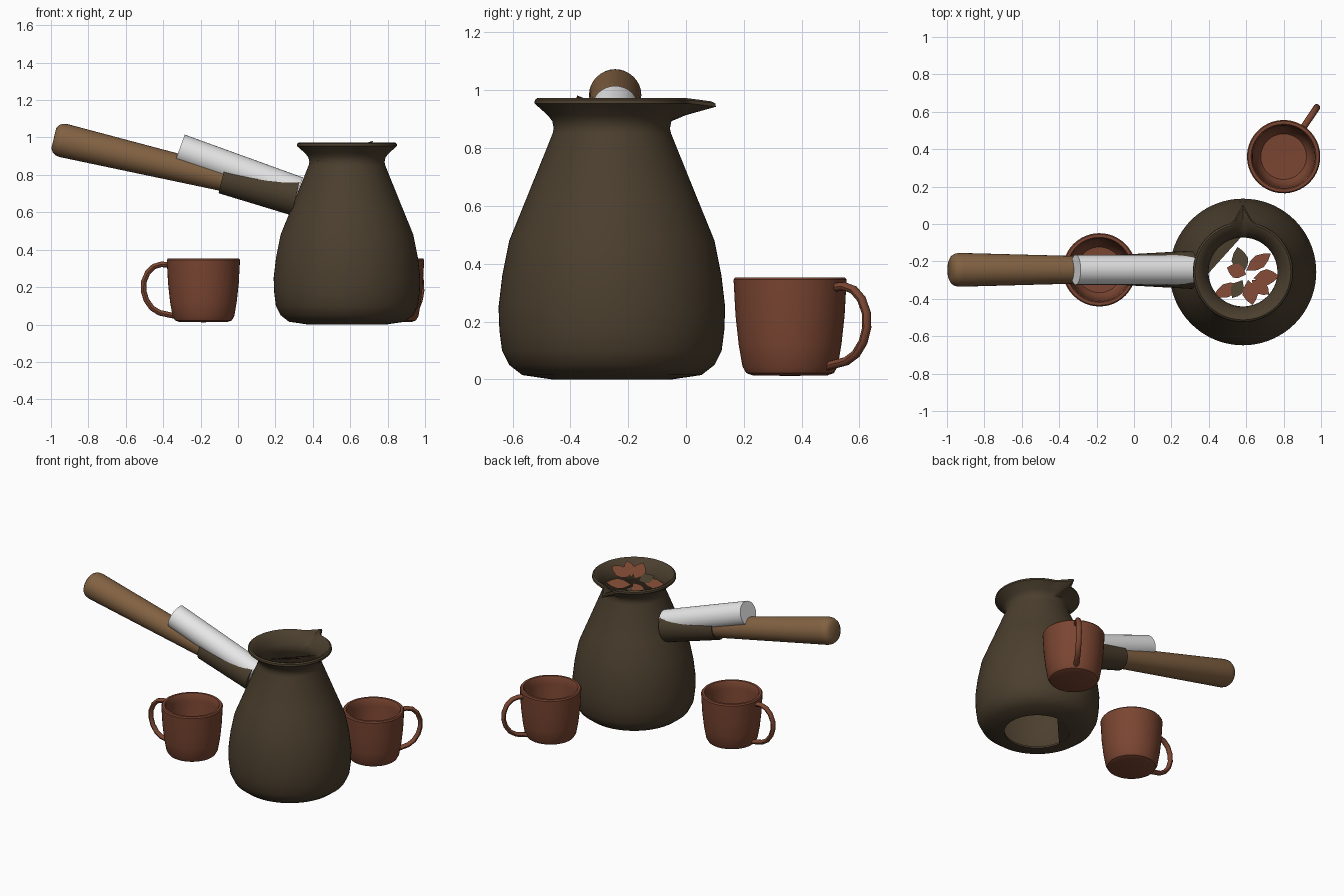
import bpy, bmesh, math
from mathutils import Vector, Matrix

if "Cube" in bpy.data.objects:
    bpy.data.objects.remove(bpy.data.objects["Cube"])


def mat(name, c):
    m = bpy.data.materials.new(name)
    m.diffuse_color = (*c, 1)
    m.use_nodes = True
    m.node_tree.nodes["Principled BSDF"].inputs["Base Color"].default_value = m.diffuse_color
    return m


DARK = mat("dark brown metal", (0.070, 0.049, 0.027))
WOOD = mat("wood brown", (0.225, 0.122, 0.055))
CLAY = mat("terracotta", (0.195, 0.060, 0.031))
WHITE = mat("pale grey", (0.80, 0.80, 0.80))


def finish(bm, name, material, smooth=True):
    me = bpy.data.meshes.new(name)
    bm.to_mesh(me)
    bm.free()
    ob = bpy.data.objects.new(name, me)
    bpy.context.collection.objects.link(ob)
    me.materials.append(material)
    if smooth:
        bpy.ops.object.select_all(action='DESELECT')
        ob.select_set(True)
        bpy.context.view_layer.objects.active = ob
        bpy.ops.object.shade_smooth_by_angle(angle=math.radians(35))
    return ob


def revolve(profile, seg=64, closed=False):
    """Spin (radius, height) points round z; radius 0 becomes a pole."""
    bm = bmesh.new()
    rings = []
    for r, z in profile:
        if r == 0:
            rings.append([bm.verts.new((0, 0, z))] * seg)
        else:
            rings.append([bm.verts.new((r * math.cos(a), r * math.sin(a), z))
                          for a in (2 * math.pi * i / seg for i in range(seg))])
    pairs = list(zip(rings, rings[1:]))
    if closed:
        pairs.append((rings[-1], rings[0]))
    for lo, hi in pairs:
        for i in range(seg):
            j = (i + 1) % seg
            quad = list(dict.fromkeys((lo[i], lo[j], hi[j], hi[i])))
            bm.faces.new(quad)
    bmesh.ops.recalc_face_normals(bm, faces=bm.faces)
    return bm


def rod(name, a, b, profile, material, seg=32):
    """Revolved rod from a to b; profile gives (radius, fraction of length)."""
    a, b = Vector(a), Vector(b)
    d = b - a
    bm = revolve([(r, t * d.length) for r, t in profile], seg)
    m = Matrix.Translation(a) @ d.to_track_quat('Z', 'Y').to_matrix().to_4x4()
    bmesh.ops.transform(bm, matrix=m, verts=bm.verts)
    return finish(bm, name, material)


# Pot body: thin double wall with flared lip, open in the base
PX, PY = 0.5825, -0.2565
pot = [(0.208, 0), (0.31, 0.015), (0.355, 0.05), (0.38, 0.1), (0.389, 0.17), (0.392, 0.25),
       (0.379, 0.36), (0.355, 0.48), (0.298, 0.62), (0.205, 0.85), (0.201, 0.868),
       (0.206, 0.893), (0.222, 0.914), (0.268, 0.955), (0.266, 0.967), (0.256, 0.974),
       (0.240, 0.968), (0.212, 0.935), (0.190, 0.90), (0.184, 0.865), (0.19, 0.845),
       (0.282, 0.615), (0.338, 0.478), (0.375, 0.25), (0.363, 0.1), (0.34, 0.06),
       (0.30, 0.03), (0.208, 0.012)]
bm = revolve(pot, 72, closed=True)
# Pouring spout drawn out of the rim towards the back
for v in bm.verts:
    w = max(0, 1 - abs(v.co.x) / 0.055)
    if v.co.y > 0 and v.co.z > 0.9 and w > 0:
        v.co.y += 0.092 * w * min(1, max(0, (math.hypot(v.co.x, v.co.y) - 0.2) / 0.06))
        if v.co.z > 0.94:
            v.co.z -= 0.012 * w
bmesh.ops.translate(bm, vec=(PX, PY, 0), verts=bm.verts)
finish(bm, "pot_body", DARK)

# Remaining piece of the pot base, cut by a chord
bm = bmesh.new()
bm.faces.new([bm.verts.new((PX + 0.21 * math.cos(math.radians(t)),
                            PY + 0.21 * math.sin(math.radians(t)), 0.004))
              for t in range(87, 194, 6)])
finish(bm, "pot_base_piece", DARK, False)

# Handle: metal socket, wooden grip, pale sleeve
HY = -0.245
rod("handle_socket", (-0.085, HY, 0.78), (0.31, HY, 0.683),
    [(0, 0.02), (0.07, 0.02), (0.074, 0), (0.080, 0), (0.102, 1), (0, 1)], DARK)
rod("wooden_grip", (-0.985, HY, 0.996), (-0.06, HY, 0.776),
    [(0, 0), (0.055, 0), (0.075, 0.012), (0.086, 0.03), (0.0905, 0.055),
     (0.067, 1), (0, 1)], WOOD)
rod("pale_sleeve", (-0.312, HY, 0.94), (0.32, HY, 0.711),
    [(0, 0), (0.08, 0), (0.08, 1), (0, 1)], WHITE)

# Leaves lying on a slope inside the mouth: (x, y, direction, length, width, material)
leaves = [(0.57, -0.32, 205, 0.16, 0.075, CLAY), (0.61, -0.30, 280, 0.135, 0.085, CLAY),
          (0.64, -0.29, 5, 0.135, 0.085, CLAY), (0.60, -0.25, 35, 0.16, 0.075, CLAY),
          (0.58, -0.27, 100, 0.15, 0.09, DARK), (0.63, -0.30, 320, 0.12, 0.075, CLAY),
          (0.60, -0.27, 160, 0.11, 0.08, CLAY), (0.58, -0.30, 240, 0.11, 0.07, DARK)]
for n, (x, y, ang, ln, wd, m) in enumerate(leaves):
    bm = bmesh.new()
    a = math.radians(ang)
    vs = []
    for s, t in [(0, 0), (0.3, 0.4), (0.55, 0.5), (0.8, 0.3), (1, 0),
                 (0.8, -0.3), (0.55, -0.5), (0.3, -0.4)]:
        px = x + s * ln * math.cos(a) - t * wd * math.sin(a)
        py = y + s * ln * math.sin(a) + t * wd * math.cos(a)
        u = ((px - PX) - (py - PY)) / math.sqrt(2)
        vs.append(bm.verts.new((px, py, 0.885 + 0.52 * u + 0.002 * (n % 4))))
    bm.faces.new(vs)
    finish(bm, f"leaf_{n + 1}", m, False)

# Cups with loop handles
cup = [(0, 0.012), (0.13, 0.014), (0.152, 0.022), (0.165, 0.045), (0.178, 0.12),
       (0.189, 0.22), (0.195, 0.33), (0.196, 0.345), (0.190, 0.353), (0.174, 0.353),
       (0.168, 0.343), (0.165, 0.30), (0.158, 0.17), (0.145, 0.08), (0.122, 0.05), (0, 0.045)]
loop = [(0.178, 0.318), (0.225, 0.322), (0.265, 0.31), (0.298, 0.278), (0.318, 0.23),
        (0.320, 0.18), (0.305, 0.13), (0.275, 0.088), (0.235, 0.063), (0.155, 0.046)]


def make_cup(name, x, y, ang):
    place = Matrix.Translation((x, y, 0)) @ Matrix.Rotation(math.radians(ang), 4, 'Z')
    bm = revolve(cup, 48)
    bmesh.ops.transform(bm, matrix=place, verts=bm.verts)
    finish(bm, name, CLAY)
    bm = bmesh.new()
    rings = []
    for i, (r, z) in enumerate(loop):
        p, q = loop[max(i - 1, 0)], loop[min(i + 1, len(loop) - 1)]
        d = Vector((q[0] - p[0], 0, q[1] - p[1])).normalized()
        nrm = Vector((-d.z, 0, d.x))
        rings.append([bm.verts.new(Vector((r, 0, z)) + nrm * 0.015 * math.cos(t)
                                   + Vector((0, 0.018 * math.sin(t), 0)))
                      for t in (2 * math.pi * k / 12 for k in range(12))])
    for lo, hi in zip(rings, rings[1:]):
        for k in range(12):
            j = (k + 1) % 12
            bm.faces.new((lo[k], lo[j], hi[j], hi[k]))
    bm.faces.new(rings[0])
    bm.faces.new(rings[-1])
    bmesh.ops.recalc_face_normals(bm, faces=bm.faces)
    bmesh.ops.transform(bm, matrix=place, verts=bm.verts)
    finish(bm, name + "_handle", CLAY)


make_cup("left_cup", -0.185, -0.245, 180)
make_cup("back_cup", 0.80, 0.36, 56)
